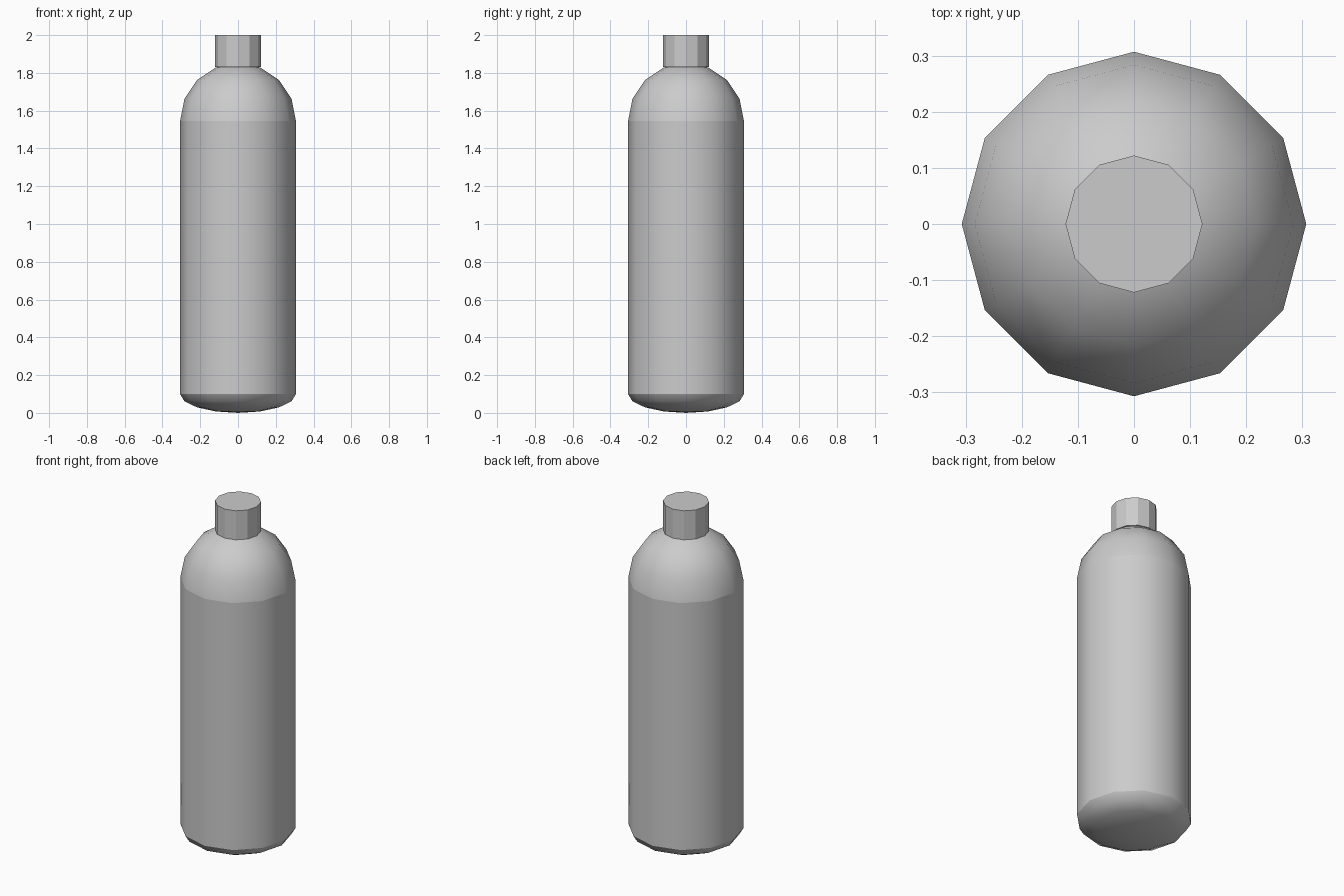
import bpy, bmesh
from math import sin, cos, pi

if "Cube" in bpy.data.objects:
    bpy.data.objects.remove(bpy.data.objects["Cube"])

SIDES = 12
R = 0.307


def lathe(name, profile, smooth):
    """Revolve (radius, z) points around z; zero radius makes a pole."""
    bm = bmesh.new()
    rings = []
    for r, z in profile:
        if r < 1e-5:
            rings.append([bm.verts.new((0, 0, z))] * SIDES)
        else:
            rings.append([bm.verts.new((r * cos(2 * pi * i / SIDES), r * sin(2 * pi * i / SIDES), z))
                          for i in range(SIDES)])
    for a, b in zip(rings, rings[1:]):
        for i in range(SIDES):
            j = (i + 1) % SIDES
            corners = list(dict.fromkeys((a[i], a[j], b[j], b[i])))
            bm.faces.new(corners).smooth = smooth
    bmesh.ops.recalc_face_normals(bm, faces=bm.faces[:])
    # open shells: make sure the normals face outward
    bm.normal_update()
    if sum(f.normal.dot(f.calc_center_median().xy.to_3d()) for f in bm.faces) < 0:
        bmesh.ops.reverse_faces(bm, faces=bm.faces[:])
    mesh = bpy.data.meshes.new(name)
    bm.to_mesh(mesh)
    bm.free()
    ob = bpy.data.objects.new(name, mesh)
    bpy.context.collection.objects.link(ob)
    return ob


def dome(z, height):
    """Quarter-ellipse profile from the rim to the pole."""
    pts = [(R * cos(k * pi / 8), z + height * sin(k * pi / 8)) for k in range(4)]
    return pts + [(0, z + height)]


# Straight bottle wall
lathe("bottle_body", [(R, 0.1), (R, 1.545)], True)

# Rounded shoulder and shallow rounded base
lathe("bottle_shoulder", dome(1.545, R), True)
lathe("bottle_base", dome(0.1, -0.1), True)

# Faceted cap
bpy.ops.mesh.primitive_cylinder_add(vertices=SIDES, radius=0.122, depth=0.17, location=(0, 0, 1.915))
bpy.context.object.name = "bottle_cap"
